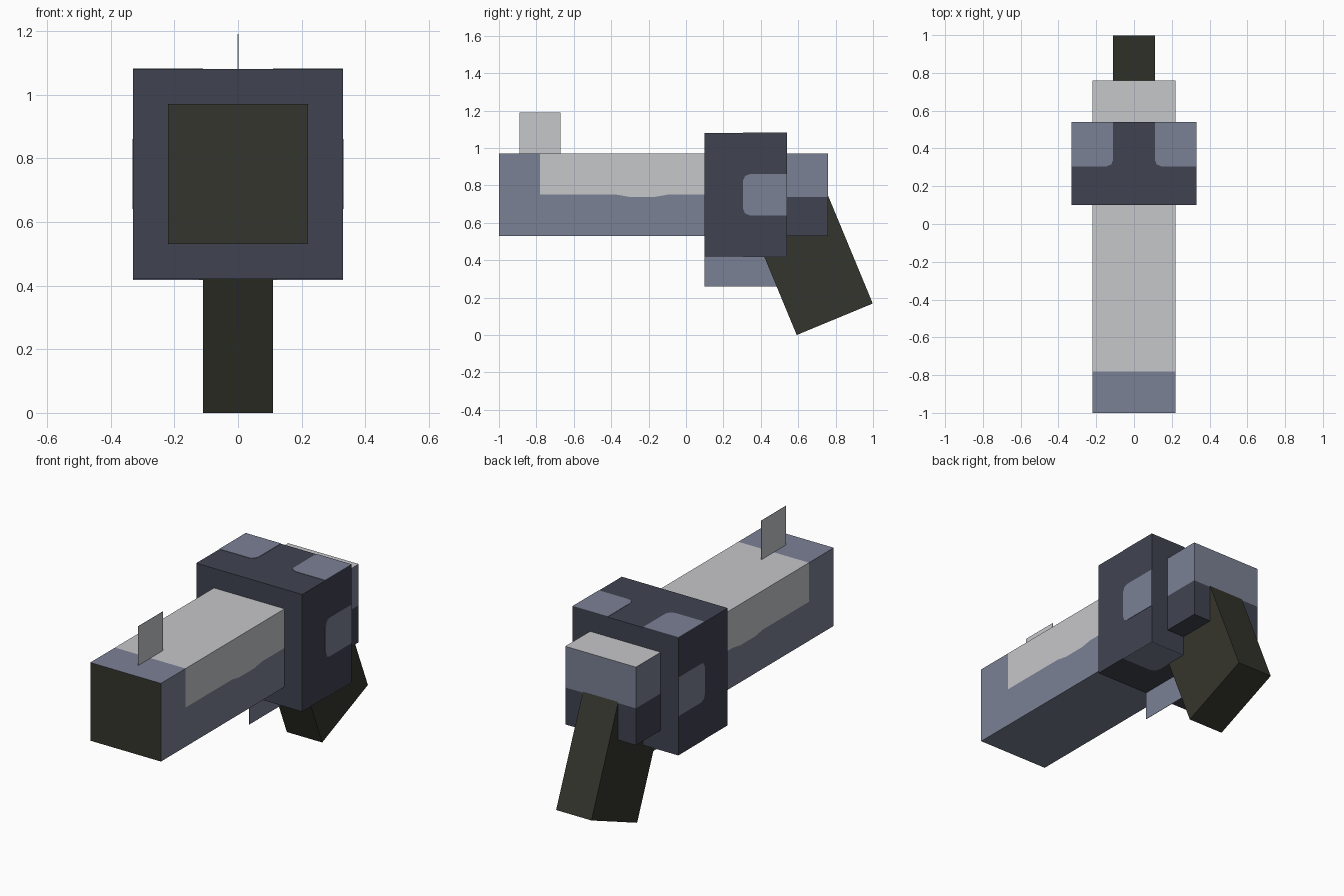
import bpy, bmesh, math
from mathutils import Matrix, Vector

if "Cube" in bpy.data.objects:
    bpy.data.objects.remove(bpy.data.objects["Cube"], do_unlink=True)


def material(name, hex_code):
    srgb = [int(hex_code[i:i + 2], 16) / 255 for i in (0, 2, 4)]
    col = [c / 12.92 if c < 0.04 else ((c + 0.055) / 1.055) ** 2.4 for c in srgb] + [1]
    m = bpy.data.materials.new(name)
    m.use_nodes = True
    m.diffuse_color = col
    bsdf = m.node_tree.nodes["Principled BSDF"]
    bsdf.inputs["Base Color"].default_value = col
    return m


GREY = material("light grey", "c6c7ca")
BLUE = material("blue grey", "7b8195")
DARK = material("dark slate", "404451")
OLIVE = material("dark olive", "35352d")


def finish(name, bm, mats):
    bmesh.ops.recalc_face_normals(bm, faces=bm.faces)
    me = bpy.data.meshes.new(name)
    bm.to_mesh(me)
    bm.free()
    for m in mats:
        me.materials.append(m)
    ob = bpy.data.objects.new(name, me)
    bpy.context.collection.objects.link(ob)
    return ob


def box_mesh(lo, hi):
    bm = bmesh.new()
    lo, hi = Vector(lo), Vector(hi)
    mat = Matrix.Translation((lo + hi) / 2) @ Matrix.Diagonal((*(hi - lo), 1))
    bmesh.ops.create_cube(bm, size=1, matrix=mat)
    return bm


def cut(bm, co, no):
    geom = bm.verts[:] + bm.edges[:] + bm.faces[:]
    bmesh.ops.bisect_plane(bm, geom=geom, plane_co=co, plane_no=no, dist=1e-5)


# Barrel: cut into colour zones
SEAM = 0.75
bm = box_mesh((-0.22, -1, 0.53), (0.22, 0.76, 0.97))
cut(bm, (0, 0, SEAM), (0, 0, 1))
for y in (-0.78, -0.37, -0.3, -0.17, -0.1, 0.1, 0.54):
    cut(bm, (0, y, 0), (0, 1, 0))
for v in bm.verts:
    if abs(v.co.z - SEAM) < 0.001:
        if -0.32 < v.co.y < -0.15 or v.co.y > 0.5:
            v.co.z = 0.738
bm.normal_update()
for f in bm.faces:
    c, n = f.calc_center_median(), f.normal
    upper = c.z > SEAM
    if n.y < -0.5:
        f.material_index = 3
    elif c.y < -0.78:
        f.material_index = 1
    elif n.z > 0.5:
        f.material_index = 0
    elif c.y > 0.54:
        f.material_index = 1 if upper else 2
    else:
        f.material_index = 0 if upper else 1
finish("barrel", bm, [GREY, BLUE, DARK, OLIVE])

# Chamber block
finish("chamber", box_mesh((-0.33, 0.1, 0.42), (0.33, 0.54, 1.08)), [DARK])


# Colour patches: thin plates with rounded inner corners
def patch(name, u0, u1, place, corners):
    """u across, v runs from the rounded edge back to the rear edge."""
    v0, v1, r = 0.305, 0.54, 0.035
    pts = [(u1, v1), (u0, v1)]
    for u, s, rounded in ((u0, 1, True), (u1, -1, corners == 2)):
        if not rounded:
            pts.append((u, v0))
            continue
        arc = [(u + s * r * (1 - math.cos(a)), v0 + r * (1 - math.sin(a)))
               for a in (0, math.pi / 4, math.pi / 2)]
        pts += arc if s > 0 else arc[::-1]
    bm = bmesh.new()
    face = bm.faces.new([bm.verts.new(place(u, v, 0)) for u, v in pts])
    ext = bmesh.ops.extrude_face_region(bm, geom=[face])["geom"]
    shift = Vector(place(0, 0, 0.002)) - Vector(place(0, 0, 0))
    bmesh.ops.translate(bm, vec=shift, verts=[g for g in ext if isinstance(g, bmesh.types.BMVert)])
    finish(name, bm, [BLUE])


for side, s in (("left", 1), ("right", -1)):
    patch(side + "_side_patch", 0.64, 0.86, lambda u, v, h: (s * (0.33 + h), v, u), 2)
    patch(side + "_top_patch", 0.11, 0.33, lambda u, v, h: (s * u, v, 1.08 + h), 1)
    patch(side + "_bottom_patch", 0.11, 0.33, lambda u, v, h: (s * u, v, 0.42 - h), 1)

# Thin blades: front sight and trigger
finish("front_sight", box_mesh((-0.001, -0.89, 0.97), (0.001, -0.67, 1.19)), [GREY])
finish("trigger", box_mesh((-0.001, 0.1, 0.26), (0.001, 0.54, 0.43)), [BLUE])

# Slanted grip
grip = finish("grip", box_mesh((-0.11, 0, 0), (0.11, 0.44, 0.66)), [OLIVE])
grip.rotation_euler.x = math.radians(22.5)
grip.location = (0, 0.592, 0)
